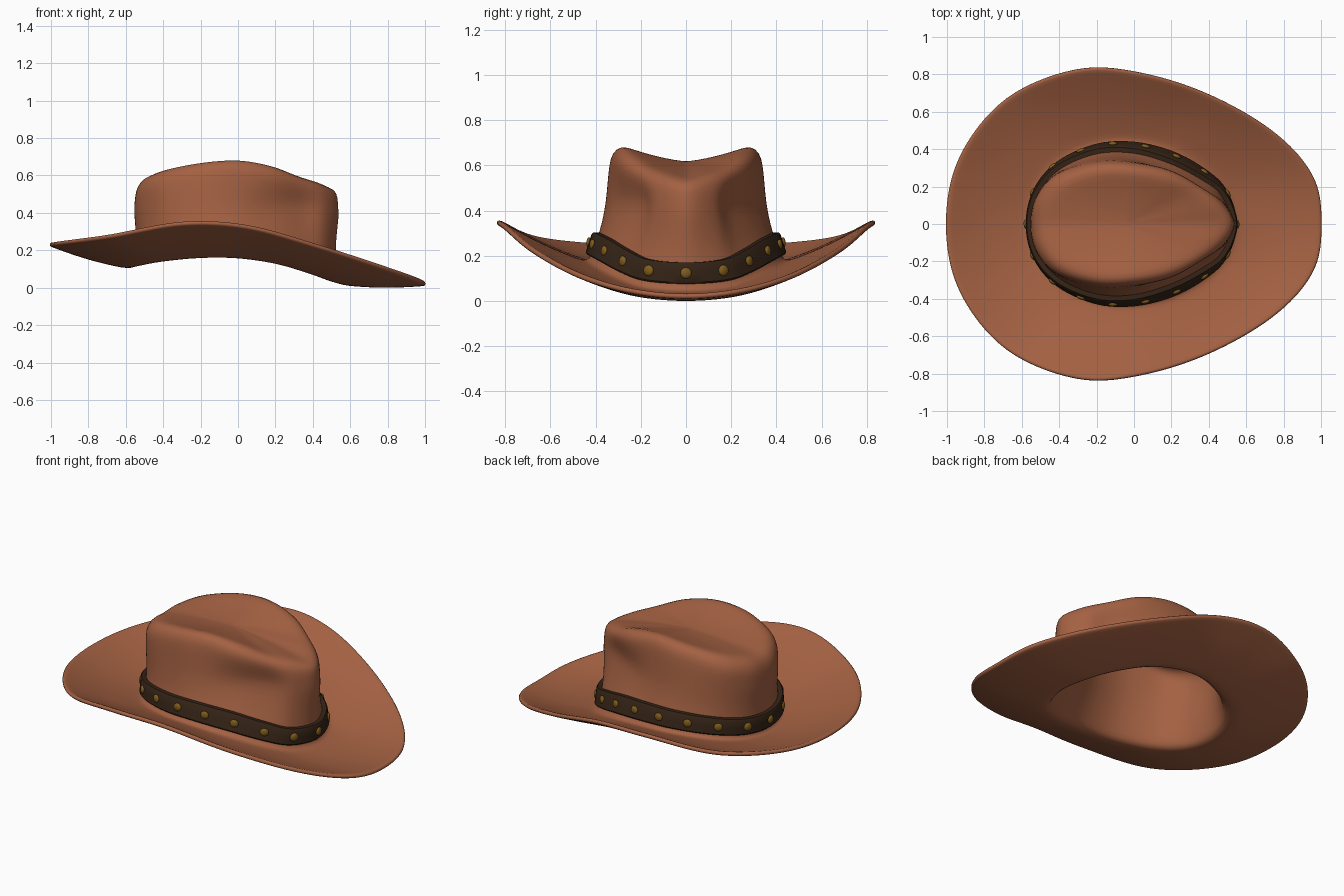
import bpy, bmesh, math
from mathutils import Vector

if "Cube" in bpy.data.objects:
    bpy.data.objects.remove(bpy.data.objects["Cube"])

# Half outlines, front (+x) to back (-x); mirrored across y
EDGE = [(1.003, 0, .045), (.96, .25, .07), (.76, .48, .14), (.42, .68, .25), (.05, .80, .352),
        (-.3, .823, .37), (-.68, .67, .302), (-.93, .36, .268), (-1.003, 0, .257)]
BASE = [(.53, 0, .052), (.48, .18, .065), (.37, .295, .105), (.2, .39, .155), (0, .435, .182),
        (-.2, .42, .183), (-.4, .325, .165), (-.52, .18, .142), (-.56, 0, .132)]
WAIST = [(.54, 0, .39), (.465, .13, .41), (.34, .18, .44), (.18, .265, .45), (0, .34, .45),
         (-.2, .35, .45), (-.4, .28, .44), (-.52, .155, .43), (-.557, 0, .42)]
SHOULDER = [(.535, 0, .47), (.475, .115, .50), (.36, .20, .55), (.2, .29, .60), (0, .33, .62),
            (-.2, .335, .61), (-.42, .265, .575), (-.525, .14, .54), (-.548, 0, .52)]
RIDGE = [(.50, 0, .548), (.44, .09, .575), (.33, .17, .61), (.18, .245, .668), (0, .285, .70),
         (-.2, .285, .686), (-.38, .22, .65), (-.47, .11, .617), (-.49, 0, .60)]
CENTRE = Vector((-.05, 0, .63))


def loop(half, steps=5):
    """Smooth closed loop through a mirrored half outline."""
    p = [Vector(q) for q in half]
    p += [Vector((q.x, -q.y, q.z)) for q in p[7:0:-1]]
    n, out = len(p), []
    for i in range(n):
        a, b, c, d = p[i - 1], p[i], p[(i + 1) % n], p[(i + 2) % n]
        for s in range(steps):
            t = s / steps
            out.append(.5 * (2 * b + (c - a) * t + (2 * a - 5 * b + 4 * c - d) * t * t
                             + (3 * b - a - 3 * c + d) * t ** 3))
    return out


def mix(a, b, t, dz=0):
    return [p.lerp(q, t) + Vector((0, 0, dz)) for p, q in zip(a, b)]


def outward(ring, dist):
    """Push a ring sideways along its horizontal normal."""
    n, out = len(ring), []
    for i, p in enumerate(ring):
        t = ring[(i + 1) % n] - ring[i - 1]
        out.append(p + Vector((t.y, -t.x, 0)).normalized() * dist)
    return out


def material(name, rgb):
    m = bpy.data.materials.new(name)
    m.diffuse_color = (*rgb, 1)
    m.use_nodes = True
    m.node_tree.nodes["Principled BSDF"].inputs["Base Color"].default_value = m.diffuse_color
    return m


def finish(bm, name, mat):
    for f in bm.faces:
        f.smooth = True
    me = bpy.data.meshes.new(name)
    bm.to_mesh(me)
    bm.free()
    ob = bpy.data.objects.new(name, me)
    bpy.context.collection.objects.link(ob)
    me.materials.append(mat)
    return ob


def loft(name, rings, mat, closed=False, cap=None):
    bm = bmesh.new()
    vs = [[bm.verts.new(p) for p in r] for r in rings]
    n = len(rings[0])
    pairs = list(zip(vs, vs[1:])) + ([(vs[-1], vs[0])] if closed else [])
    for a, b in pairs:
        for i in range(n):
            j = (i + 1) % n
            bm.faces.new((a[i], a[j], b[j], b[i]))
    if cap is not None:
        c = bm.verts.new(cap)
        for i in range(n):
            bm.faces.new((vs[-1][i], vs[-1][(i + 1) % n], c))
    if closed:
        bmesh.ops.recalc_face_normals(bm, faces=bm.faces)
    return finish(bm, name, mat)


felt = material("felt", (.37, .12, .055))
leather = material("leather", (.035, .017, .008))
brass = material("brass", (.22, .11, .012))

edge, base, waist, shoulder, ridge = map(loop, (EDGE, BASE, WAIST, SHOULDER, RIDGE))

# Brim, crown wall and dented top as one felt shell
rings = [mix(edge, base, t, -.014 * math.sin(math.pi * t)) for t in (0, .05, .2, .4, .6, .8, .92)]
rings.append(mix(base, waist, .02))
for t in (.12, .3, .5, .75):
    rings.append(outward(mix(base, waist, t), -.012 * math.sin(math.pi * t)))
rings += [waist, mix(waist, shoulder, .5), shoulder, outward(mix(shoulder, ridge, .6), .016), ridge]
for t in (.2, .45, .7, .9):
    ring = mix(ridge, [CENTRE] * len(ridge), t)
    for p, r in zip(ring, ridge):
        k = 1 - (1 - t) ** 1.5
        p.z = r.z + (CENTRE.z - r.z) * k
    rings.append(ring)
hat = loft("felt_hat", rings, felt, cap=CENTRE)
sol = hat.modifiers.new("thickness", "SOLIDIFY")
sol.thickness = .024
sol.offset = -1
sub = hat.modifiers.new("smooth", "SUBSURF")
sub.levels = sub.render_levels = 1


# Leather band around the foot of the crown
def wall(h, dist):
    ring = [p.lerp(q, h / (q.z - p.z)) for p, q in zip(base, waist)]
    return outward(ring, dist)


profile = [(.035, -.02), (.035, .014), (.042, .02), (.08, .02), (.122, .02), (.13, .014), (.13, -.02)]
band = loft("hat_band", [wall(h, d) for h, d in profile], leather, closed=True)

# Domed studs spaced evenly round the band
mid = wall(.083, .019)
n = len(mid)
lengths = [(mid[(i + 1) % n] - mid[i]).length for i in range(n)]
COUNT = 18
bm = bmesh.new()
i, done = 0, 0
for k in range(COUNT):
    target = sum(lengths) * k / COUNT
    while done + lengths[i] < target:
        done += lengths[i]
        i += 1
    a, b = mid[i], mid[(i + 1) % n]
    pos = a.lerp(b, (target - done) / lengths[i])
    normal = (b - a).cross(Vector((0, 0, 1))).normalized()
    rot = normal.to_track_quat('Z', 'Y').to_matrix().to_4x4()
    new = bmesh.ops.create_uvsphere(bm, u_segments=16, v_segments=8, radius=1)["verts"]
    for v in new:
        v.co = pos + rot @ Vector((v.co.x * .025, v.co.y * .025, v.co.z * .012))
studs = finish(bm, "band_studs", brass)

# Rest the hat on the ground
bpy.context.view_layer.update()
me = hat.evaluated_get(bpy.context.evaluated_depsgraph_get()).data
low = min(v.co.z for v in me.vertices)
for ob in (hat, band, studs):
    ob.location.z = -low
bpy.context.view_layer.objects.active = band
band.select_set(True)
bpy.ops.object.shade_smooth_by_angle(angle=math.radians(40))
